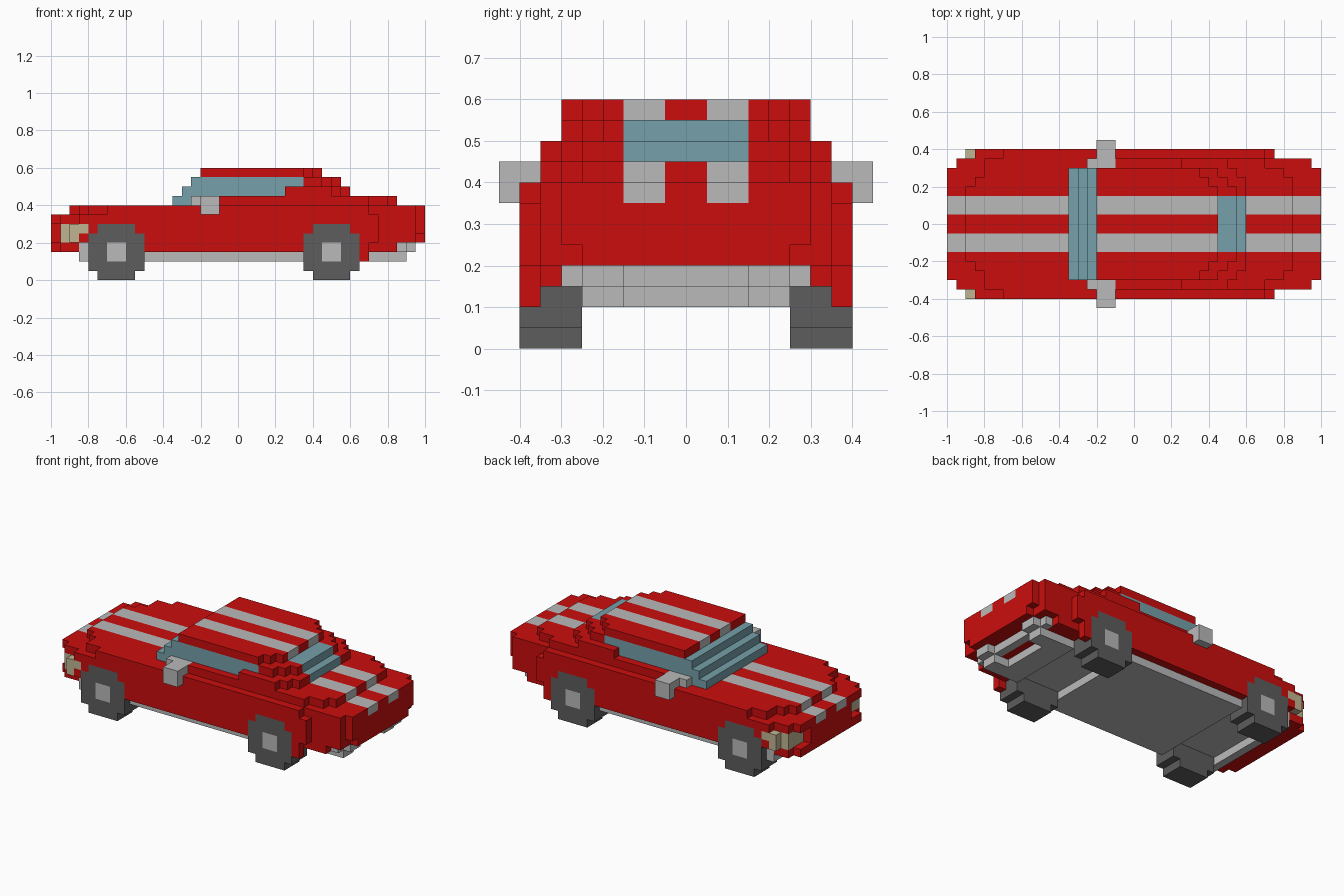
import bpy
import bmesh
from mathutils import Vector

UNIT = 0.05      # edge of one building block
grid = {}        # block position -> part name

cube = bpy.data.objects.get("Cube")
if cube:
    bpy.data.objects.remove(cube, do_unlink=True)


def make_material(name, rgb):
    mat = bpy.data.materials.new(name)
    mat.use_nodes = True
    mat.diffuse_color = (*rgb, 1)
    mat.node_tree.nodes["Principled BSDF"].inputs["Base Color"].default_value = (*rgb, 1)
    return mat


red = make_material("red paint", (0.6, 0.004, 0.004))
silver = make_material("silver", (0.49, 0.49, 0.49))
rubber = make_material("dark rubber", (0.11, 0.11, 0.11))
glass = make_material("blue glass", (0.18, 0.35, 0.40))
lamp = make_material("cream lamp", (0.53, 0.46, 0.29))


def fill(part, x, y, z):
    """Fill a box of blocks, mirrored across the car's centre line."""
    for i in range(*x):
        for j in range(*y):
            for k in range(*z):
                grid[i, j, k] = part
                grid[i, -1 - j, k] = part


def tier(part, z, *steps):
    """Fill a layer whose plan is stepped: (half width, x start, x end)."""
    for half, start, end in steps:
        fill(part, (start, end), (0, half), z)


# Lower body, from the sill up to the bonnet
tier("body", (3, 4), (6, -20, 0), (7, -19, 17), (8, -16, 14))
tier("body", (4, 6), (4, -20, 0), (7, -19, 19), (8, -17, 15))
tier("body", (6, 7), (6, -20, 0), (7, -19, 19), (8, -17, 15))
tier("body", (7, 8), (4, -18, 0), (5, -17, 0), (7, -16, 19), (8, -14, 14))
fill("body", (19, 20), (0, 5), (4, 5))
fill("body", (19, 20), (0, 6), (5, 8))
fill("body", (13, 14), (7, 8), (2, 3))
tier("body", (8, 9), (7, -2, 14), (6, -4, 16), (5, -4, 17))

# Glasshouse: windscreen steps and side windows
for level, start in enumerate((-7, -6, -5)):
    tier("windows", (8 + level, 9 + level), (6, start, -2 if level == 0 else 8))

# Rear pillars, roof and rear window
tier("body", (9, 10), (7, 5, 10), (6, 5, 11), (5, 5, 12))
tier("body", (10, 11), (6, 7, 9), (5, 7, 10), (4, 7, 11))
tier("body", (11, 12), (6, -4, 7), (5, -4, 8), (4, -4, 9))
fill("rear_window", (9, 11), (0, 3), (10, 11))
fill("rear_window", (11, 12), (0, 3), (9, 10))

# Door mirrors on small brackets
fill("mirrors", (-5, -2), (6, 7), (8, 9))
fill("mirrors", (-4, -2), (7, 9), (7, 9))

# Underbody, front valance, rear bumper and exhausts
tier("chassis", (3, 4), (5, -16, 13))
tier("chassis", (2, 3), (7, -10, 7), (5, 13, 16))
fill("chassis", (-17, -16), (0, 7), (2, 4))
fill("rear_bumper", (17, 18), (0, 6), (3, 4))
fill("exhausts", (16, 18), (3, 5), (2, 3))
fill("exhausts", (18, 19), (3, 5), (3, 4))
for block in [b for b in grid if b[2] == 3 and -17 <= b[0] < -16 and grid[b] == "body"]:
    del grid[block]

# Headlights wrapping round the front corners
fill("headlights", (-19, -18), (4, 7), (4, 6))
fill("headlights", (-18, -17), (6, 8), (4, 6))
fill("headlights", (-17, -16), (7, 8), (5, 6))

# Wheels with square hubs
for end, centre in (("front", -13), ("rear", 10)):
    for reach, low, high in ((3, 1, 5), (2, 0, 6)):
        fill(end + "_tyres", (centre - reach, centre + reach), (5, 8), (low, high))
    fill(end + "_hubs", (centre - 1, centre + 1), (7, 8), (2, 4))

# Twin racing stripes: uppermost painted blocks in two lanes
for (i, j, k), part in list(grid.items()):
    lane = j in (1, 2, -2, -3)
    if part == "body" and lane and (i, j, k + 1) not in grid:
        grid[i, j, k] = "stripes"

PAINT = {
    "body": red, "stripes": silver, "windows": glass, "rear_window": glass,
    "mirrors": silver, "chassis": silver, "rear_bumper": silver,
    "exhausts": silver, "headlights": lamp, "front_tyres": rubber,
    "rear_tyres": rubber, "front_hubs": silver, "rear_hubs": silver,
}


def build(part, mat):
    """Skin the visible faces of one part and merge flat areas."""
    bm = bmesh.new()
    corners = {}

    def vert(p):
        key = tuple(round(c) for c in p)
        if key not in corners:
            corners[key] = bm.verts.new(Vector(key) * UNIT)
        return corners[key]

    axes = [Vector(a) for a in ((1, 0, 0), (0, 1, 0), (0, 0, 1))]
    for block in [b for b, name in grid.items() if name == part]:
        base = Vector(block)
        for a in range(3):
            n, u, v = axes[a], axes[(a + 1) % 3], axes[(a + 2) % 3]
            for side in (1, -1):
                if tuple(round(c) for c in base + n * side) in grid:
                    continue
                o = base + n if side > 0 else base
                ring = [o, o + u, o + u + v, o + v]
                bm.faces.new([vert(p) for p in ring[::side]])
    bmesh.ops.dissolve_limit(bm, angle_limit=0.01, verts=bm.verts[:], edges=bm.edges[:])
    mesh = bpy.data.meshes.new(part)
    bm.to_mesh(mesh)
    bm.free()
    mesh.materials.append(mat)
    bpy.context.collection.objects.link(bpy.data.objects.new(part, mesh))


for part, mat in PAINT.items():
    build(part, mat)
